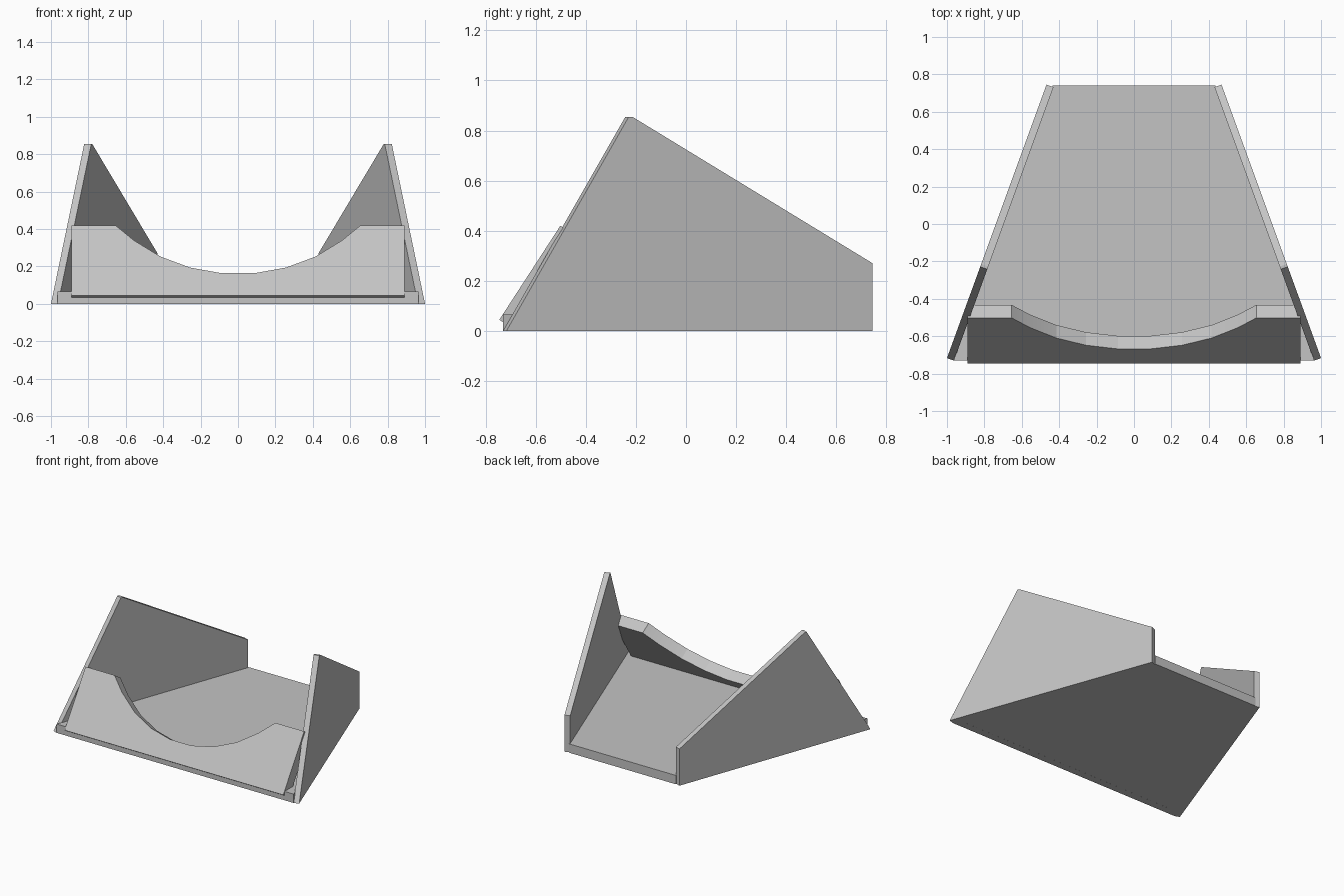
import bpy, bmesh, math
from mathutils import Vector, Matrix

cube = bpy.data.objects.get("Cube")
if cube:
    bpy.data.objects.remove(cube)

grey = bpy.data.materials.new("light grey")
grey.use_nodes = True
COLOUR = (0.55, 0.55, 0.55, 1)
grey.diffuse_color = COLOUR
grey.node_tree.nodes["Principled BSDF"].inputs["Base Color"].default_value = COLOUR


def finish_bmesh(name, bm):
    bmesh.ops.recalc_face_normals(bm, faces=bm.faces)
    mesh = bpy.data.meshes.new(name)
    bm.to_mesh(mesh)
    bm.free()
    mesh.materials.append(grey)
    obj = bpy.data.objects.new(name, mesh)
    bpy.context.collection.objects.link(obj)
    return obj


def prism(name, outline, depth):
    """Extrude a flat outline along the depth vector."""
    bm = bmesh.new()
    face = bm.faces.new([bm.verts.new(p) for p in outline])
    ext = bmesh.ops.extrude_face_region(bm, geom=[face], use_keep_orig=True)
    moved = [g for g in ext["geom"] if isinstance(g, bmesh.types.BMVert)]
    bmesh.ops.translate(bm, verts=moved, vec=depth)
    return finish_bmesh(name, bm)


def mirror(obj):
    obj.modifiers.new("mirror", 'MIRROR').use_mirror_merge = False


def cutter(name, radius, start, end):
    """Pair of round cutters along the tilted screw axis."""
    bm = bmesh.new()
    bmesh.ops.create_cone(bm, cap_ends=True, segments=48, radius1=radius,
                          radius2=radius, depth=end - start)
    middle = HOLE + BACK * (start + end) / 2
    turn = BACK.to_track_quat('Z', 'Y').to_matrix().to_4x4()
    bm.transform(Matrix.Translation(middle) @ turn)
    obj = finish_bmesh(name, bm)
    obj.hide_render = True
    mirror(obj)
    return obj


def cut(obj, tool):
    mod = obj.modifiers.new("cut", 'BOOLEAN')
    mod.operation, mod.solver, mod.object = 'DIFFERENCE', 'EXACT', tool


# Tilted plate frame and screw axis
TILT = math.radians(57)
UP = Vector((0, math.cos(TILT), math.sin(TILT)))
BACK = Vector((0, math.sin(TILT), -math.cos(TILT)))
FOOT = Vector((0, -0.745, 0.045))
THICK = 0.083
HOLE = FOOT + UP * 0.226 + Vector((0.733, 0, 0))
screw_cutter = cutter("screw_hole_cutter", 0.083, -0.1, 0.2)
access_cutter = cutter("access_hole_cutter", 0.18, THICK, 1.2)

# Base plate
base = prism("base_plate", [(-0.965, -0.73, 0), (0.965, -0.73, 0),
                            (0.435, 0.74, 0), (-0.435, 0.74, 0)], (0, 0, 0.065))
cut(base, access_cutter)

# Side walls, upright and turned inward to the back
SPLAY = math.radians(20)
along = Vector((-math.sin(SPLAY), math.cos(SPLAY), 0))
inward = Vector((-math.cos(SPLAY), -math.sin(SPLAY), 0))
corner = Vector((1, -0.717, 0))
profile = [(0, 0), (1.556, 0), (1.556, 0.27), (0.535, 0.855), (0.52, 0.855)]
wall = prism("side_walls", [corner + along * s + Vector((0, 0, z)) for s, z in profile],
             inward * 0.04)
mirror(wall)
cut(wall, access_cutter)

# Tilted front plate with a shallow arc cut from its top
ARC = 0.83
half = [(ARC * math.sin(math.radians(a)), 0.137 + ARC * (1 - math.cos(math.radians(a))))
        for a in (6, 18, 30, 42)]
half += [(0.655, 0.447), (0.89, 0.447), (0.89, 0)]
outline = [(-x, v) for x, v in reversed(half)] + half
plate = prism("front_plate", [FOOT + UP * v + Vector((x, 0, 0)) for x, v in outline],
              BACK * THICK)
cut(plate, screw_cutter)

# Bake the cuts, drop the cutters and shade
parts = [base, wall, plate]
graph = bpy.context.evaluated_depsgraph_get()
meshes = [bpy.data.meshes.new_from_object(p.evaluated_get(graph)) for p in parts]
for part, mesh in zip(parts, meshes):
    part.modifiers.clear()
    part.data = mesh
    mesh.materials.clear()
    mesh.materials.append(grey)
for tool in (screw_cutter, access_cutter):
    bpy.data.objects.remove(tool)
bpy.context.view_layer.update()
bpy.ops.object.select_all(action='DESELECT')
for part in parts:
    part.select_set(True)
bpy.context.view_layer.objects.active = base
bpy.ops.object.shade_smooth_by_angle(angle=math.radians(10))
